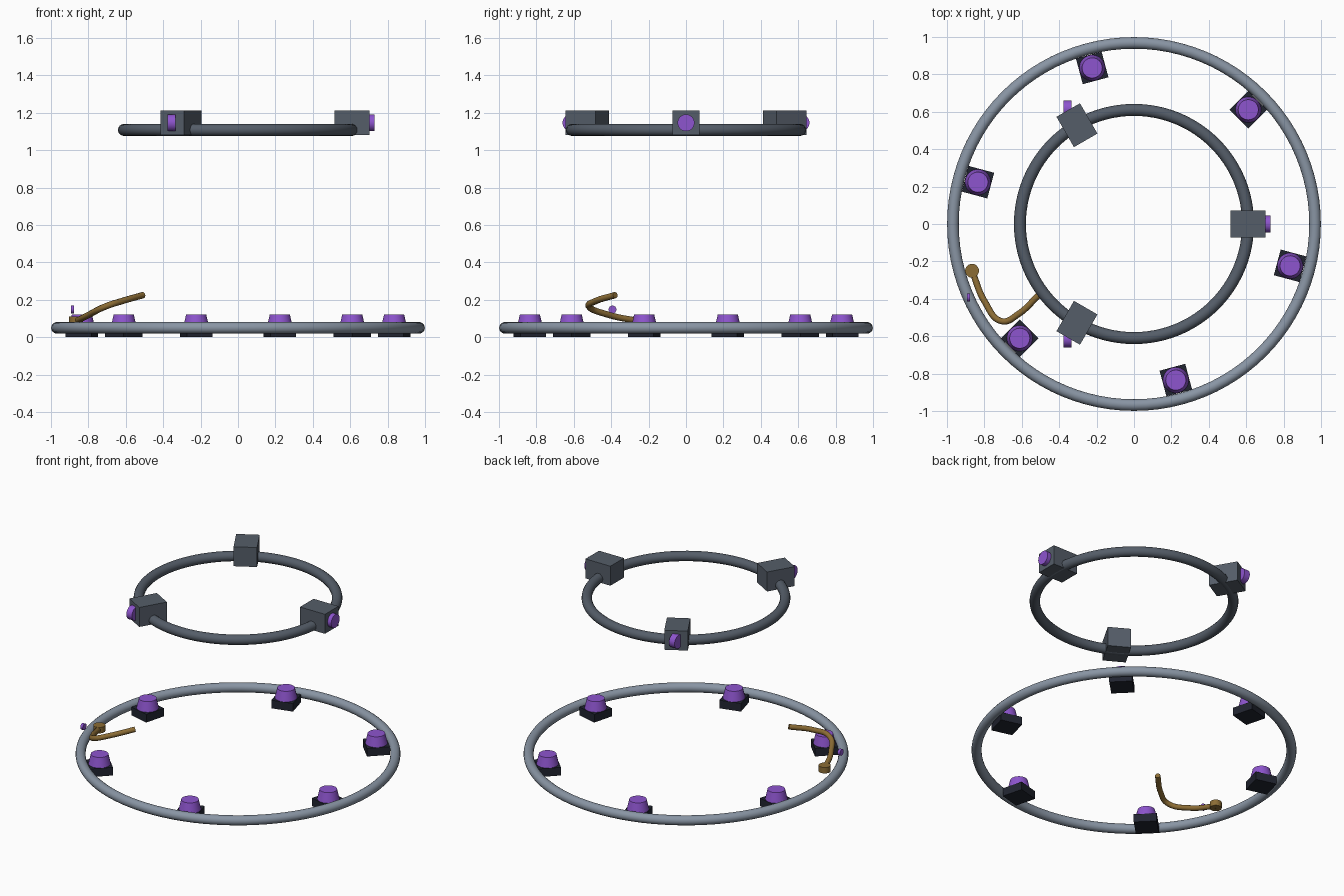
import bpy
from math import radians, cos, sin, pi

if "Cube" in bpy.data.objects:
    bpy.data.objects.remove(bpy.data.objects["Cube"])


def material(name, rgb):
    m = bpy.data.materials.new(name)
    m.diffuse_color = (*rgb, 1)
    m.use_nodes = True
    m.node_tree.nodes["Principled BSDF"].inputs["Base Color"].default_value = m.diffuse_color
    return m


STEEL = material("steel", (0.25, 0.30, 0.37))
SLATE = material("slate", (0.09, 0.11, 0.14))
BLACK = material("black", (0.015, 0.018, 0.03))
PURPLE = material("purple", (0.27, 0.09, 0.62))
BRASS = material("brass", (0.26, 0.15, 0.035))


def finish(name, mat, smooth=True):
    o = bpy.context.object
    o.name = name
    o.data.materials.append(mat)
    if smooth:
        bpy.ops.object.shade_smooth_by_angle(angle=radians(40))
    return o


def ring(name, radius, tube, z, mat):
    bpy.ops.mesh.primitive_torus_add(major_radius=radius, minor_radius=tube, location=(0, 0, z),
                                     major_segments=96, minor_segments=16)
    finish(name, mat)


def box(name, loc, size, angle, mat):
    bpy.ops.mesh.primitive_cube_add(size=1, location=loc, rotation=(0, 0, angle))
    bpy.context.object.scale = size
    bpy.ops.object.transform_apply(location=False, rotation=False, scale=True)
    finish(name, mat, False)


def cone(name, loc, r1, r2, depth, mat, rot=(0, 0, 0)):
    bpy.ops.mesh.primitive_cone_add(vertices=32, radius1=r1, radius2=r2, depth=depth,
                                    location=loc, rotation=rot)
    finish(name, mat)


# Floor ring and overhead ring
ring("floor_ring", 0.968, 0.031, 0.05, STEEL)
ring("upper_ring", 0.61, 0.032, 1.108, SLATE)

# Housings on the upper ring, lenses all facing along x
for i in range(3):
    a = radians(120 * i)
    box(f"housing_{i}", (0.61 * cos(a), 0.61 * sin(a), 1.146), (0.187, 0.145, 0.132), a, SLATE)
    cone(f"housing_lens_{i}", (0.71 * cos(a), 0.71 * sin(a), 1.146), 0.045, 0.045, 0.042,
         PURPLE, (0, pi / 2, 0))

# Lamps inside the floor ring: square foot with tapered lamp
for i in range(6):
    a = radians(60 * i - 15)
    x, y = 0.864 * cos(a), 0.864 * sin(a)
    box(f"lamp_foot_{i}", (x, y, 0.0275), (0.142, 0.142, 0.055), a, BLACK)
    cone(f"lamp_{i}", (x, y, 0.0825), 0.071, 0.054, 0.075, PURPLE)

# Bent arm with its pivot and indicator
curve = bpy.data.curves.new("bent_arm", 'CURVE')
curve.dimensions = '3D'
curve.bevel_depth = 0.017
curve.bevel_resolution = 3
curve.use_fill_caps = True
path = [(-0.866, -0.25, 0.085), (-0.797, -0.417, 0.12), (-0.706, -0.52, 0.165),
        (-0.62, -0.483, 0.193), (-0.507, -0.378, 0.225)]
s = curve.splines.new('BEZIER')
s.bezier_points.add(len(path) - 1)
for p, co in zip(s.bezier_points, path):
    p.co = co
    p.handle_left_type = p.handle_right_type = 'AUTO'
arm = bpy.data.objects.new("bent_arm", curve)
bpy.context.collection.objects.link(arm)
bpy.ops.object.select_all(action='DESELECT')
arm.select_set(True)
bpy.context.view_layer.objects.active = arm
bpy.ops.object.convert(target='MESH')
finish("bent_arm", BRASS)
cone("arm_pivot", (-0.866, -0.25, 0.09), 0.037, 0.037, 0.04, BRASS)
cone("arm_indicator", (-0.885, -0.393, 0.148), 0.021, 0.021, 0.018, PURPLE, (0, pi / 2, 0))
